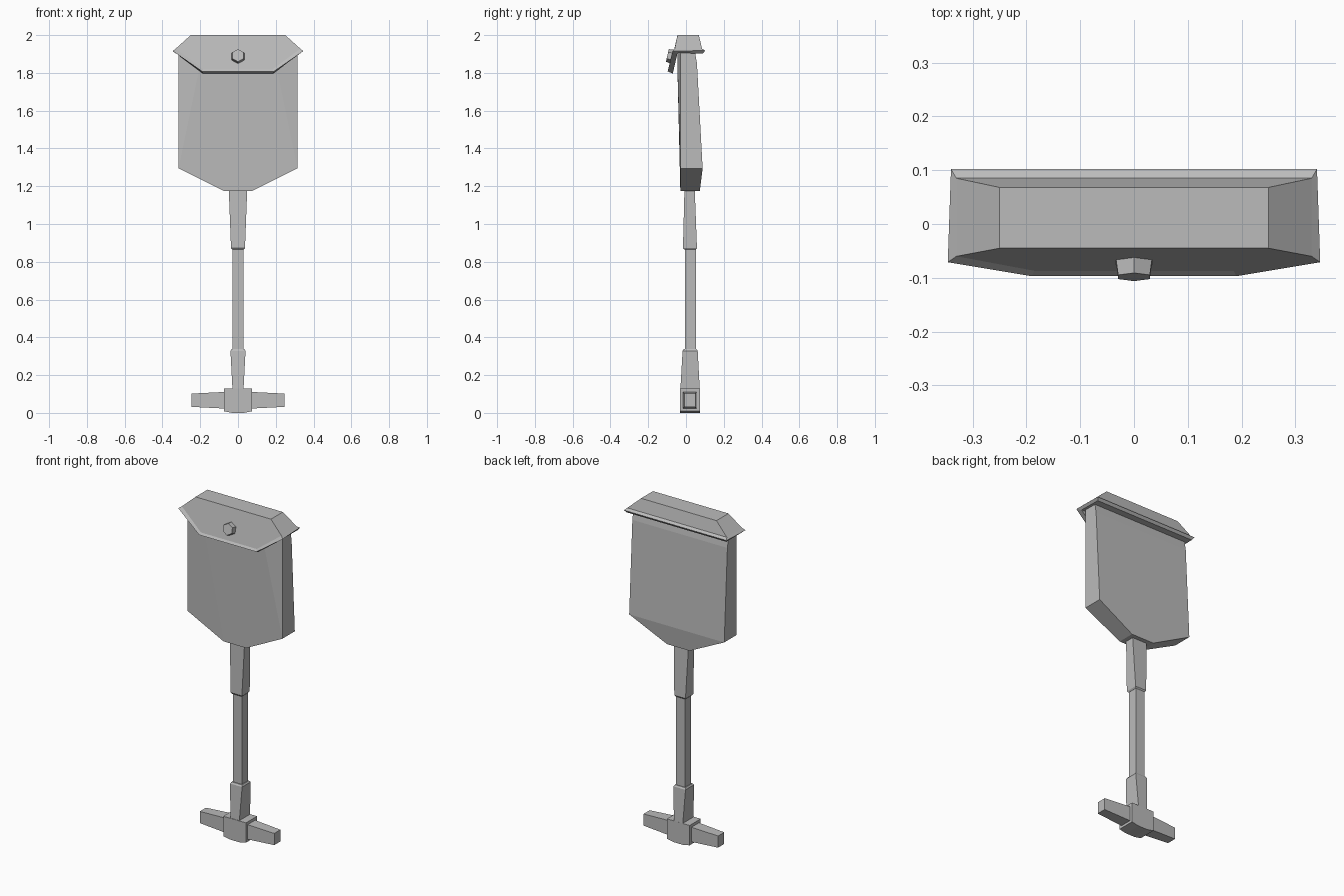
import bpy, bmesh, math
from mathutils import Matrix

if "Cube" in bpy.data.objects:
    bpy.data.objects.remove(bpy.data.objects["Cube"])

grey = bpy.data.materials.new("plain grey")
grey.use_nodes = True
COLOUR = (0.5, 0.5, 0.5, 1)
grey.diffuse_color = COLOUR
grey.node_tree.nodes["Principled BSDF"].inputs["Base Color"].default_value = COLOUR


def finish(name, bm):
    bmesh.ops.recalc_face_normals(bm, faces=bm.faces)
    mesh = bpy.data.meshes.new(name)
    bm.to_mesh(mesh)
    bm.free()
    mesh.materials.append(grey)
    obj = bpy.data.objects.new(name, mesh)
    bpy.context.collection.objects.link(obj)
    return obj


def hull(name, points, mirror=True):
    """Convex solid around points, mirrored across x."""
    bm = bmesh.new()
    for x, y, z in points:
        bm.verts.new((x, y, z))
        if mirror:
            bm.verts.new((-x, y, z))
    bmesh.ops.convex_hull(bm, input=bm.verts)
    bmesh.ops.dissolve_limit(bm, angle_limit=0.01, verts=bm.verts, edges=bm.edges)
    return finish(name, bm)


def stack(name, sections):
    """Tapered post from sections (z, half width, y front, y back)."""
    return hull(name, [(w, y, z) for z, w, *ys in sections for y in ys])


# Pouch: pointed bottom, back sloping in toward the top
hull("pouch", [
    (0.075, -0.03, 1.175), (0.075, 0.073, 1.175),
    (0.315, -0.03, 1.295), (0.315, 0.088, 1.295),
    (0.315, -0.03, 1.92), (0.315, 0.058, 1.85), (0.315, 0.046, 1.92),
    (0.2, -0.046, 1.85), (0.2, -0.046, 1.92)])

# Lid: top plate, roof slopes, bevelled rim and hanging front flap
bm = bmesh.new()


def ring(*half):
    """Closed loop from right-half points, listed back to front."""
    return ([bm.verts.new(p) for p in half]
            + [bm.verts.new((-x, y, z)) for x, y, z in reversed(half)])


top = ring((0.25, 0.068, 2.0), (0.25, -0.045, 2.0))
roof = ring((0.33, 0.085, 1.928), (0.33, -0.06, 1.928), (0.185, -0.087, 1.82))
rim = ring((0.34, 0.102, 1.918), (0.346, -0.071, 1.916), (0.19, -0.097, 1.808))
under = ring((0.33, 0.09, 1.903), (0.33, -0.045, 1.905), (0.185, -0.07, 1.796))
for a, b in ((roof, rim), (rim, under)):
    for i in range(6):
        j = (i + 1) % 6
        bm.faces.new((a[i], a[j], b[j], b[i]))
bm.faces.new(top)
bm.faces.new((top[0], top[1], roof[1], roof[0]))
bm.faces.new((top[2], top[3], roof[5], roof[4]))
bm.faces.new((top[3], top[0], roof[0], roof[5]))
bm.faces.new((top[1], top[2], *reversed(roof[1:5])))
bm.faces.new((under[0], under[1], under[4], under[5]))
bm.faces.new(under[1:5])
finish("lid", bm)

# Hexagonal stud on the flap
bm = bmesh.new()
bmesh.ops.create_cone(bm, cap_ends=True, segments=6, radius1=0.04,
                      radius2=0.034, depth=0.04)
stud = finish("stud", bm)
stud.matrix_world = (Matrix.Translation((0, -0.079, 1.888))
                     @ Matrix.Rotation(math.radians(77), 4, "X"))

# Handle: sockets with chamfered ends around a thin shaft
stack("upper_socket", [(1.19, 0.049, -0.008, 0.046),
                       (0.873, 0.037, -0.016, 0.058),
                       (0.865, 0.031, -0.01, 0.052)])
stack("shaft", [(0.88, 0.03, -0.006, 0.052), (0.32, 0.03, -0.006, 0.052)])
stack("lower_socket", [(0.337, 0.034, -0.012, 0.056),
                       (0.328, 0.04, -0.018, 0.062),
                       (0.12, 0.029, -0.03, 0.073)])

# Cross grip: centre block with a slightly bowed base and two tapered arms
stack("grip_block", [(0.128, 0.075, -0.032, 0.073),
                     (0.009, 0.075, -0.032, 0.073),
                     (0, 0.03, -0.032, 0.073)])
for side, s in (("left", 1), ("right", -1)):
    hull(side + "_grip_arm",
         [(s * x, 0.02 + dy * w, 0.067 + dz * h)
          for x, w, h in ((0.07, 0.036, 0.044), (0.247, 0.029, 0.035))
          for dy in (-1, 1) for dz in (-1, 1)], mirror=False)
